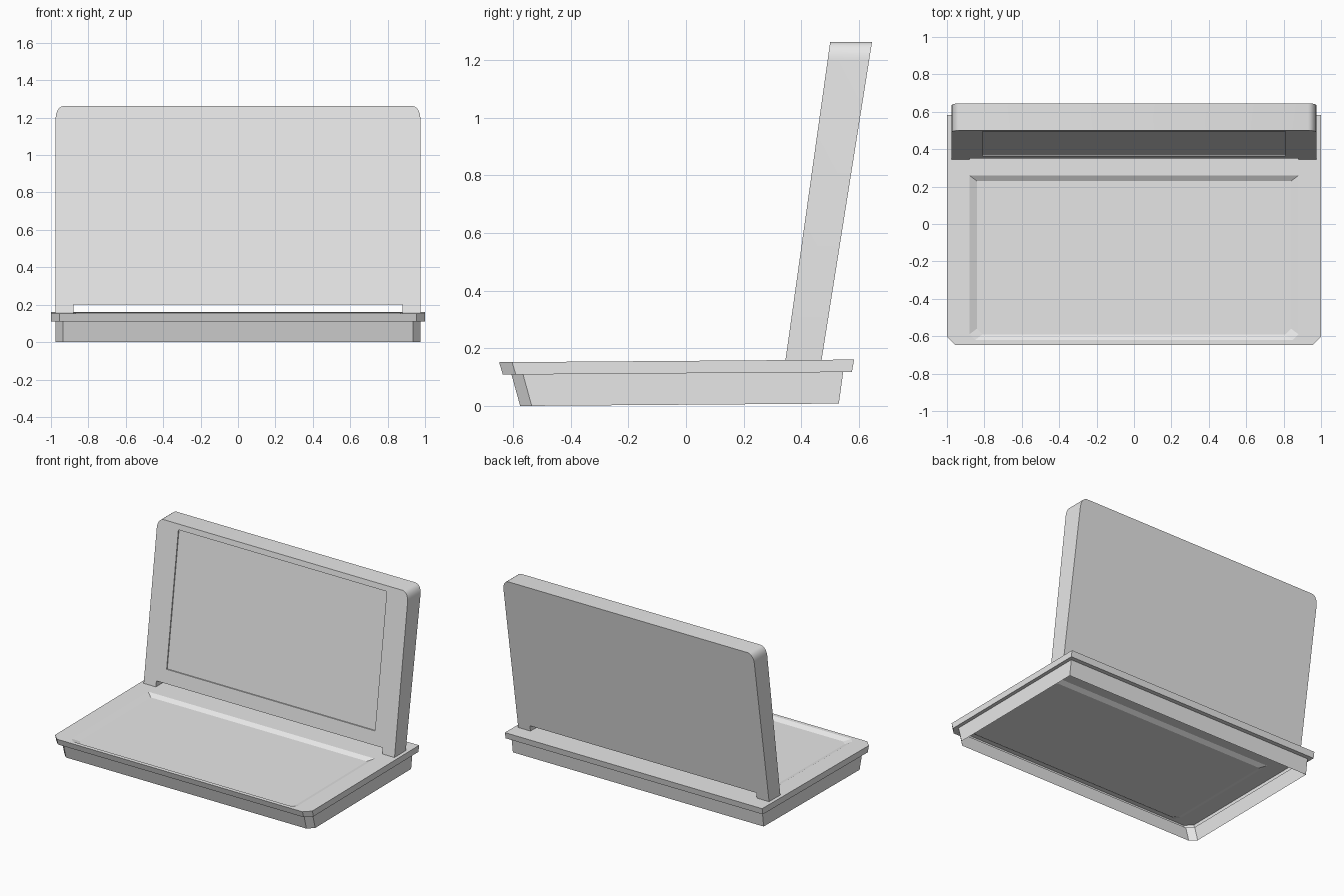
import bpy
import bmesh
import math

cube = bpy.data.objects.get("Cube")
if cube:
    bpy.data.objects.remove(cube, do_unlink=True)

# One plain grey plastic
grey = bpy.data.materials.new("light_grey_plastic")
grey.use_nodes = True
colour = (0.8, 0.8, 0.8, 1)
grey.diffuse_color = colour
grey.node_tree.nodes["Principled BSDF"].inputs["Base Color"].default_value = colour


def make_object(name, bm):
    bmesh.ops.recalc_face_normals(bm, faces=bm.faces)
    mesh = bpy.data.meshes.new(name)
    bm.to_mesh(mesh)
    bm.free()
    mesh.materials.append(grey)
    obj = bpy.data.objects.new(name, mesh)
    bpy.context.collection.objects.link(obj)
    return obj


def activate(obj):
    bpy.ops.object.select_all(action='DESELECT')
    obj.select_set(True)
    bpy.context.view_layer.objects.active = obj


# Base: rectangle rings with cut front corners, lofted from the open
# underside up to the rim and into the shallow dish
def ring(bm, half_x, front, back, z, cut):
    outline = [(half_x, back), (half_x, front + cut), (half_x - cut, front),
               (cut - half_x, front), (-half_x, front + cut), (-half_x, back)]
    tilt = 0.0075
    return [bm.verts.new((x, y, z + tilt * y)) for x, y in outline]


bm = bmesh.new()
rings = [ring(bm, *values) for values in (
    (0.975, -0.575, 0.53, 0.005, 0.04),     # open bottom edge
    (0.975, -0.605, 0.545, 0.114, 0.04),    # top of the body
    (1.0, -0.635, 0.575, 0.114, 0.045),     # underside of the rim
    (1.0, -0.648, 0.583, 0.157, 0.045),     # top of the rim
    (0.88, -0.62, 0.26, 0.157, 0.03),       # dish edge
    (0.84, -0.59, 0.23, 0.139, 0.03),       # dish floor
)]
for low, high in zip(rings, rings[1:]):
    for i in range(len(low)):
        j = (i + 1) % len(low)
        bm.faces.new((low[i], low[j], high[j], high[i]))
floor = bm.faces.new(rings[-1])
bmesh.ops.recalc_face_normals(bm, faces=bm.faces)
base = make_object("base_tray", bm)


# Lid: upright slab leaning back, thicker towards the top
def lid_front(z):
    return 0.345 + 0.1405 * (z - 0.16)


def lid_back(z):
    return 0.47 + 0.1587 * (z - 0.16)


def leaning_prism(name, outline, front, back):
    bm = bmesh.new()
    near = [bm.verts.new((x, front(z), z)) for x, z in outline]
    far = [bm.verts.new((x, back(z), z)) for x, z in outline]
    bm.faces.new(near)
    bm.faces.new(far[::-1])
    for i in range(len(near)):
        j = (i + 1) % len(near)
        bm.faces.new((near[i], far[i], far[j], near[j]))
    return make_object(name, bm)


# Right half of the outline: foot, gap above the base, rounded top corner
top, side = 1.263, 0.975
half = [(0.88, 0.2), (0.88, 0.155), (side, 0.155)]
for step in range(6):
    a = math.radians(90 * step / 5)
    half.append((side - 0.045 + 0.045 * math.cos(a),
                 top - 0.065 + 0.065 * math.sin(a)))
outline = half + [(-x, z) for x, z in reversed(half)]
lid = leaning_prism("lid", outline, lid_front, lid_back)

# Shallow screen recess in the lid front
low, high, wide = 0.295, 1.225, 0.81
cutter = leaning_prism(
    "screen_cutter",
    [(-wide, low), (wide, low), (wide, high), (-wide, high)],
    lambda z: lid_front(z) - 0.05, lambda z: lid_front(z) + 0.008)
cutter.hide_render = True
recess = lid.modifiers.new("screen_recess", 'BOOLEAN')
recess.operation = 'DIFFERENCE'
recess.solver = 'EXACT'
recess.object = cutter
activate(lid)
bpy.ops.object.modifier_apply(modifier=recess.name)
bpy.data.objects.remove(cutter, do_unlink=True)

# Smooth only the rounded lid corners
activate(lid)
bpy.ops.object.shade_smooth_by_angle(angle=math.radians(30))
